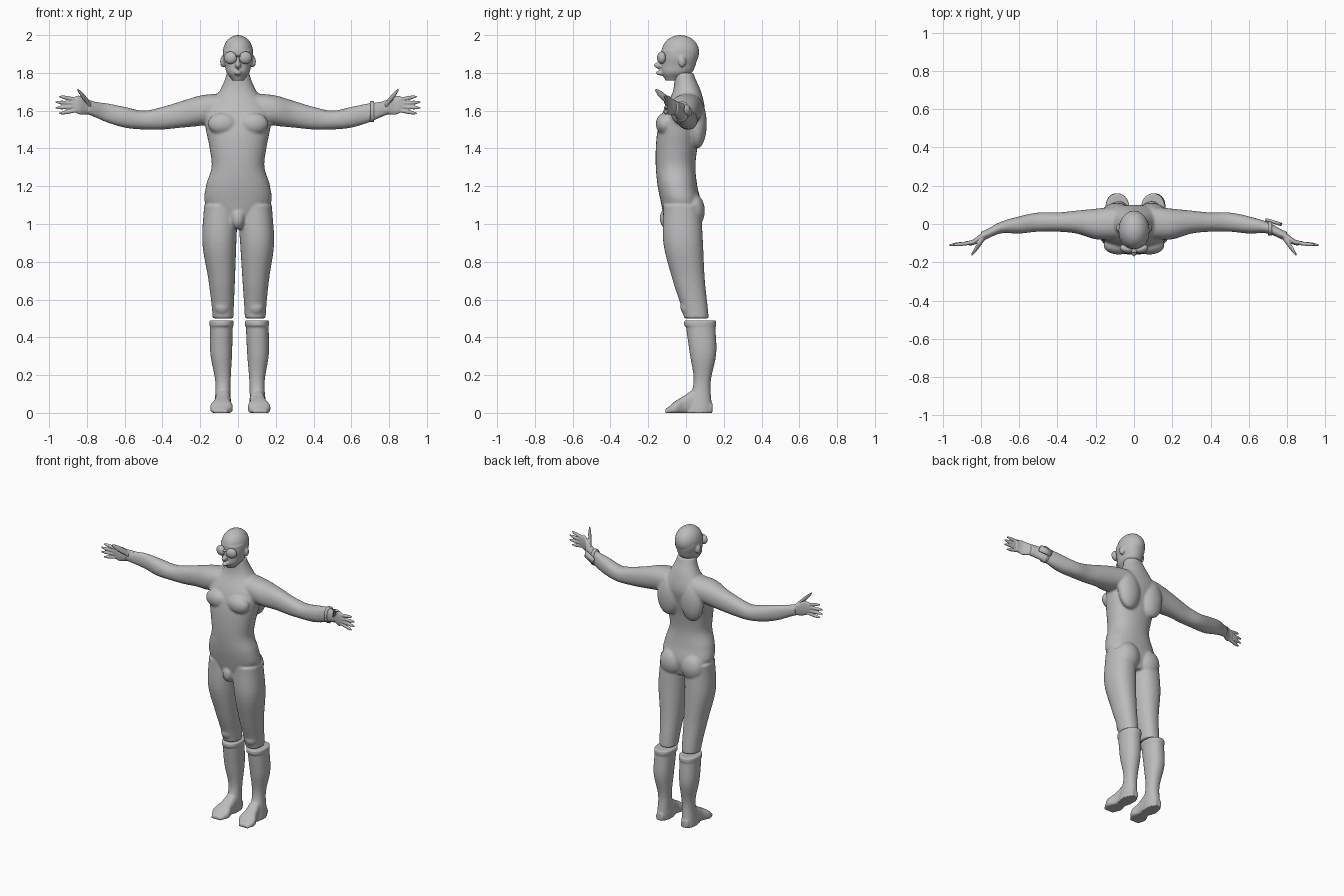
import bpy, bmesh, math
from mathutils import Matrix, Vector

cube = bpy.data.objects.get("Cube")
if cube:
    bpy.data.objects.remove(cube)

grey = bpy.data.materials.new("matte grey")
grey.use_nodes = True
colour = (.5, .5, .5, 1)
grey.diffuse_color = colour
grey.node_tree.nodes["Principled BSDF"].inputs["Base Color"].default_value = colour
X, Y, Z = range(3)


def catmull_rom(rows, steps=6):
    """Fill in smooth sections between the given ones."""
    filled = []
    last = len(rows) - 1
    for i in range(last):
        before, start, end, after = (rows[min(max(k, 0), last)] for k in range(i - 1, i + 3))
        for step in range(steps):
            t = step / steps
            filled.append([q + t / 2 * (r - p + t * (2 * p - 5 * q + 4 * r - s + t * (3 * (q - r) + s - p)))
                           for p, q, r, s in zip(before, start, end, after)])
    return filled + [rows[-1]]


def loft(bm, axis, start, stop, rows, mirror=True, power=2.2, sides=32):
    """Evenly spaced sections along an axis; each row gives low and high limits on the next two axes."""
    sections = catmull_rom(rows)
    for sign in ((1, -1) if mirror else (1,)):
        rings = []
        for index, (low_u, high_u, low_v, high_v) in enumerate(sections):
            ring = []
            for k in range(sides):
                angle = math.tau * k / sides
                cosine, sine = math.cos(angle), math.sin(angle)
                u = math.copysign(abs(cosine) ** (2 / power), cosine)
                v = math.copysign(abs(sine) ** (2 / power), sine)
                place = Vector((0, 0, 0))
                place[axis] = start + (stop - start) * index / (len(sections) - 1)
                place[(axis + 1) % 3] = (low_u + high_u + u * (high_u - low_u)) / 2
                place[(axis + 2) % 3] = (low_v + high_v + v * (high_v - low_v)) / 2
                place.x *= sign
                ring.append(bm.verts.new(place))
            rings.append(ring)
        for ring, following in zip(rings, rings[1:]):
            for k in range(sides):
                n = (k + 1) % sides
                bm.faces.new((ring[k], ring[n], following[n], following[k]))
        bm.faces.new(rings[0])
        bm.faces.new(rings[-1])


def upright_loft(bm, start, stop, rows):
    """Central loft along z; each row gives half width, front and back."""
    sections = [(-half, half, front, back) for half, front, back in rows]
    loft(bm, Z, start, stop, sections, mirror=False)


def blob(bm, centre, radii, turn=0):
    """Ellipsoid, mirrored when it is off the centre line."""
    for sign in ((1, -1) if centre[X] else (1,)):
        matrix = (Matrix.Translation((centre[X] * sign, centre[Y], centre[Z]))
                  @ Matrix.Rotation(turn * sign, 4, "Z") @ Matrix.Diagonal((*radii, 1)))
        bmesh.ops.create_uvsphere(bm, u_segments=24, v_segments=16, radius=1, matrix=matrix)


def finish(name, bm, voxel=0, smooth=0):
    """Make the object; overlapping forms are fused by remeshing."""
    for vert in bm.verts:
        vert.co.x += max(0, 1 - vert.co.z) / 80      # slight lean of the legs
        vert.co.z = max(vert.co.z, 0)                # flat soles
    bmesh.ops.recalc_face_normals(bm, faces=bm.faces)
    mesh = bpy.data.meshes.new(name)
    bm.to_mesh(mesh)
    bm.free()
    mesh.materials.append(grey)
    mesh.shade_smooth()
    item = bpy.data.objects.new(name, mesh)
    bpy.context.collection.objects.link(item)
    if voxel:
        fuse = item.modifiers.new("fuse", "REMESH")
        fuse.mode = "VOXEL"
        fuse.voxel_size = voxel
        fuse.use_smooth_shade = True
        soften = item.modifiers.new("soften", "SMOOTH")
        soften.iterations = smooth


# Torso and neck, from the groin up
body = bmesh.new()
upright_loft(body, 1, 1.8, [
    (.06, -.11, .06), (.17, -.13, .08), (.17, -.15, .06), (.14, -.16, .05), (.15, -.16, .06),
    (.17, -.15, .08), (.18, -.12, .1), (.1, -.07, .08), (.06, -.06, .04)])

# Chest, back, buttock, groin and knee forms
blob(body, (.08, -.11, 1.53), (.08, .05, .06))
blob(body, (.09, .06, 1.53), (.08, .05, .13))
blob(body, (.08, .04, 1.07), (.08, .06, .09))
blob(body, (0, -.09, 1.03), (.04, .05, .06))
blob(body, (.09, 0, .56), (.04, .03, .04))

# Legs, from the hip down into the boots
loft(body, Z, 1.1, .5, [
    (0, .18, -.12, .08), (.01, .19, -.12, .09), (.02, .16, -.07, .1), (.03, .14, -.01, .12)])

# Arms, from the shoulder out to the wrist
loft(body, X, .1, .8, [
    (-.08, .09, 1.54, 1.69), (-.08, .08, 1.52, 1.68), (-.05, .07, 1.51, 1.65), (-.04, .06, 1.5, 1.62),
    (-.04, .06, 1.5, 1.6), (-.05, .04, 1.51, 1.62), (-.05, .01, 1.54, 1.64), (-.09, -.04, 1.58, 1.65)])
finish("body", body, voxel=.007, smooth=6)

# Head: jaw, skull, nose, bridge, lips and ears
head = bmesh.new()
upright_loft(head, 1.76, 1.92, [
    (.03, -.11, -.03), (.06, -.13, .03), (.07, -.13, .05), (.08, -.13, .06), (.08, -.13, .06)])
blob(head, (0, -.03, 1.91), (.08, .1, .09))
blob(head, (0, -.14, 1.84), (.016, .03, .018))
blob(head, (0, -.13, 1.86), (.01, .02, .03))
blob(head, (0, -.13, 1.8), (.02, .03, .014))
blob(head, (.08, -.02, 1.86), (.014, .02, .03), turn=.3)
finish("head", head, voxel=.005, smooth=3)

# Goggles: two domed lenses and a bridge
goggles = bmesh.new()
blob(goggles, (.04, -.13, 1.88), (.035, .022, .033), turn=.3)
blob(goggles, (0, -.14, 1.89), (.02, .01, .006))
finish("goggles", goggles)

# Palms
hands = bmesh.new()
loft(hands, X, .76, .88, [
    (-.07, -.03, 1.58, 1.65), (-.09, -.05, 1.58, 1.66), (-.11, -.08, 1.58, 1.68), (-.11, -.09, 1.6, 1.67)])


def finger(root, tip, radius):
    root, tip = Vector(root), Vector(tip)
    rows = []
    for index, taper in enumerate((1, 1, 1, .9, .4)):
        centre = root.lerp(tip, index / 4)
        size = radius * taper
        rows.append((centre.y - size, centre.y + size, centre.z - size, centre.z + size))
    loft(hands, X, root.x, tip.x, rows, sides=16)


# Four spread fingers, then the thumb
for index in range(4):
    reach = .97 - (index - 1.5) ** 2 / 100
    finger((.86, -.1, 1.66 - .02 * index), (reach, -.11, 1.675 - .03 * index), radius=.01)
finger((.78, -.07, 1.63), (.85, -.16, 1.71), radius=.017)
finish("hands", hands, voxel=.004, smooth=1)

# Boots: raised cuff, shaft and foot
boots = bmesh.new()
loft(boots, Z, .49, .46, [(.03, .157, -.01, .16)] * 2)
loft(boots, Z, .47, 0, [
    (.035, .155, 0, .155), (.04, .155, .02, .16), (.05, .13, .04, .13), (.05, .14, -.01, .14)])
foot = [(.05, .07, .12), (.1, .05, .13), (.12, .05, .13), (.09, .05, .14), (.06, .04, .16), (.02, .07, .14)]
loft(boots, Y, .14, -.11, [(-.01, top, inner, outer) for top, inner, outer in foot], power=2.6)
finish("boots", boots, voxel=.006, smooth=3)

# Wrist device on the left arm: strap and plate
strap = bmesh.new()
loft(strap, X, .7, .72, [(-.06, .015, 1.54, 1.65)] * 2, mirror=False)
finish("wrist_strap", strap)
plate = bmesh.new()
tilt = Matrix.Rotation(-.3, 4, "Z") @ Matrix.Rotation(-.3, 4, "Y")
matrix = Matrix.Translation((.73, .01, 1.6)) @ tilt @ Matrix.Diagonal((.085, .018, .045, 1))
bmesh.ops.create_cube(plate, size=1, matrix=matrix)
bmesh.ops.bevel(plate, geom=plate.edges[:], offset=.004, segments=2, affect="EDGES")
finish("wrist_plate", plate)
